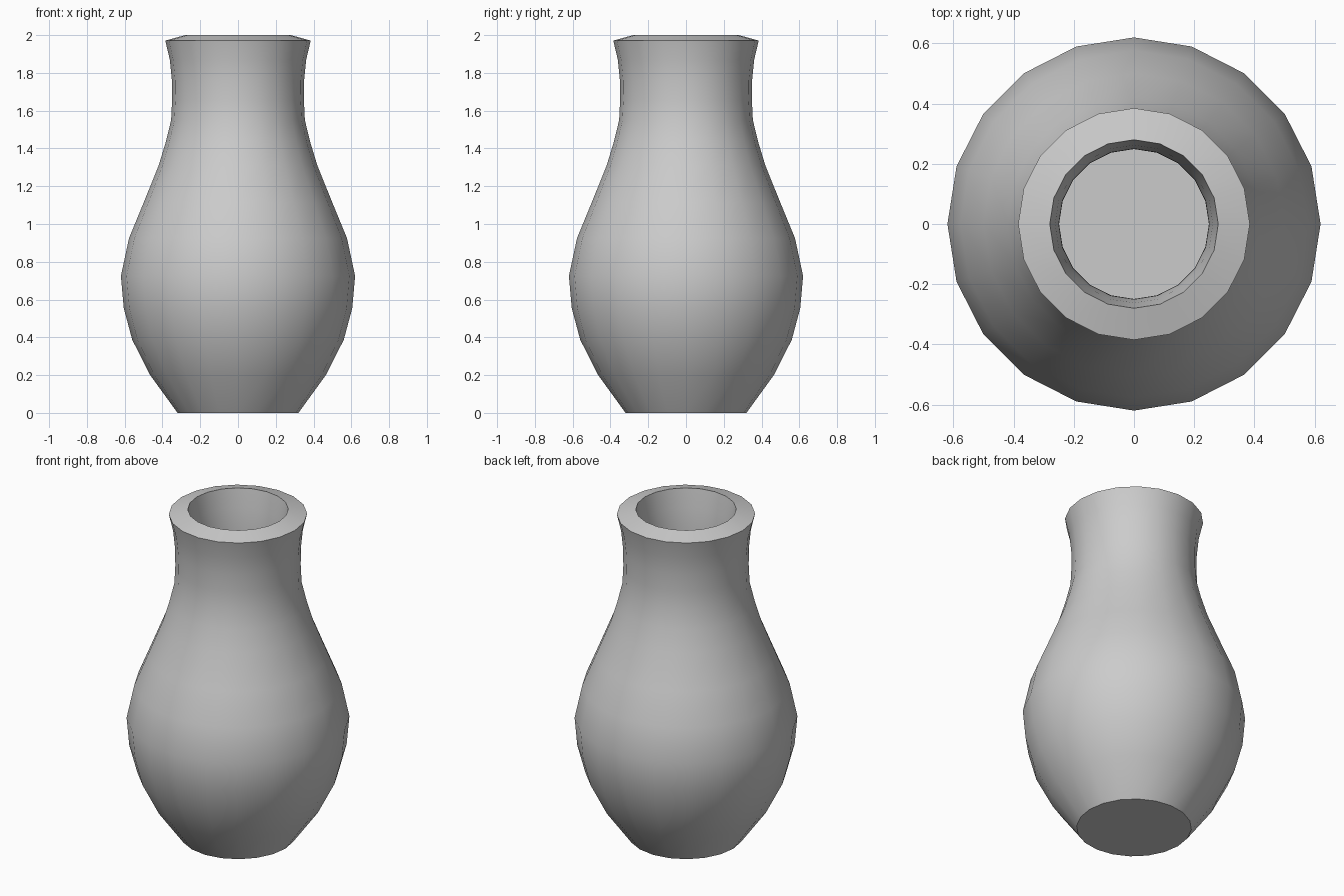
import bpy, math
from mathutils import Vector

if "Cube" in bpy.data.objects:
    bpy.data.objects.remove(bpy.data.objects["Cube"])

SIDES = 20
WALL = 0.1

# outer profile (radius, height), from base centre to rim
outer = [Vector(p) for p in [
    (0, 0), (0.32, 0), (0.465, 0.2), (0.56, 0.387), (0.605, 0.555), (0.62, 0.725),
    (0.577, 0.925), (0.5, 1.112), (0.42, 1.31), (0.382, 1.435), (0.354, 1.55),
    (0.349, 1.655), (0.35, 1.76), (0.361, 1.87), (0.385, 1.971)]]


def inward(a, b):
    d = (b - a).normalized()
    return Vector((-d.y, d.x))


# inner profile: outer one offset by an even wall thickness
inner = []
for i in range(1, len(outer)):
    n1 = inward(outer[i - 1], outer[i])
    n2 = inward(outer[i], outer[i + 1]) if i + 1 < len(outer) else n1
    inner.append(outer[i] + (n1 + n2) * WALL / (1 + n1.dot(n2)))
inner[-1] = Vector((0.28, 2.0))

# vase body: lathe outside, over the rim, then down the inside to the floor
profile = outer[1:] + inner[::-1]
verts, faces = [], []
for p in profile:
    for k in range(SIDES):
        a = 2 * math.pi * k / SIDES
        verts.append((p.x * math.cos(a), p.x * math.sin(a), p.y))
for j in range(len(profile) - 1):
    for k in range(SIDES):
        a, b = j * SIDES + k, j * SIDES + (k + 1) % SIDES
        faces.append((a, b, b + SIDES, a + SIDES))
faces.append(tuple(reversed(range(SIDES))))
last = (len(profile) - 1) * SIDES
faces.append(tuple(range(last, last + SIDES)))

mesh = bpy.data.meshes.new("vase")
mesh.from_pydata(verts, [], faces)
mesh.update()
vase = bpy.data.objects.new("vase", mesh)
bpy.context.collection.objects.link(vase)

# smooth walls, crisp rim and base
bpy.context.view_layer.objects.active = vase
vase.select_set(True)
bpy.ops.object.shade_smooth_by_angle(angle=math.radians(40))
